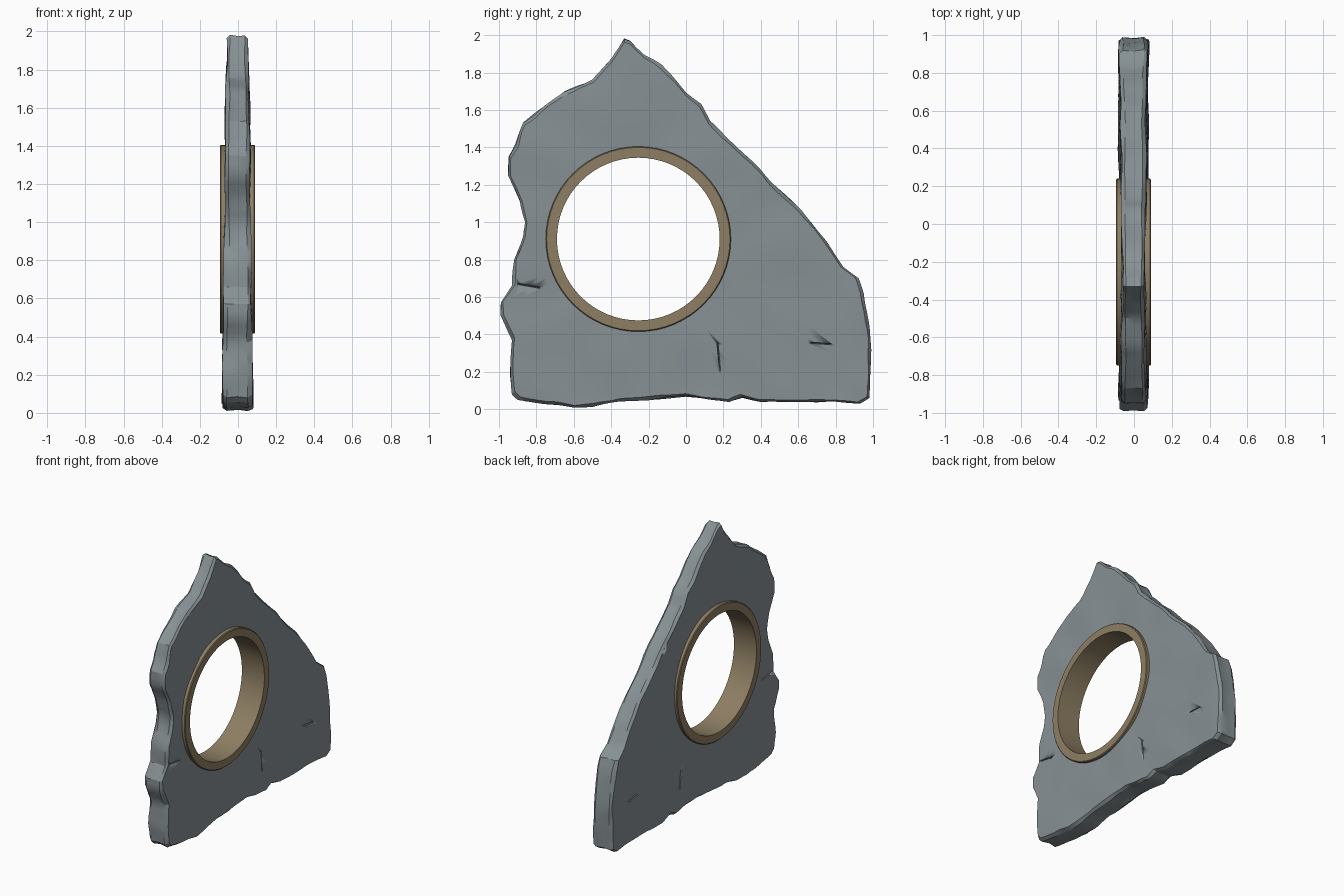
import bpy, bmesh, math
from mathutils import Vector, noise

if "Cube" in bpy.data.objects:
    bpy.data.objects.remove(bpy.data.objects["Cube"])

CY, CZ = -0.255, 0.91      # centre of the round opening
HOLE = 0.47

OUTLINE = [(-.33, 1.98), (-.30, 1.97), (-.22, 1.89), (-.13, 1.84), (-.08, 1.79), (0, 1.69),
           (.08, 1.63), (.13, 1.54), (.25, 1.42), (.36, 1.32), (.45, 1.22), (.62, 1.06),
           (.75, .90), (.84, .76), (.92, .70), (.95, .62), (.98, .42), (.99, .32), (.98, .06),
           (.93, .03), (.8, .04), (.6, .04), (.4, .04), (.3, .065), (.23, .04), (0, .07),
           (-.2, .05), (-.35, .045), (-.5, .015), (-.6, .01), (-.75, .03), (-.9, .05),
           (-.93, .08), (-.94, .2), (-.93, .37), (-.99, .5), (-.99, .57), (-.93, .66),
           (-.92, .8), (-.87, .92), (-.86, 1.0), (-.89, 1.12), (-.95, 1.25), (-.95, 1.35),
           (-.91, 1.42), (-.87, 1.53), (-.78, 1.6), (-.65, 1.7), (-.5, 1.76), (-.4, 1.87)]


def material(name, color):
    m = bpy.data.materials.new(name)
    m.diffuse_color = (*color, 1)
    m.use_nodes = True
    m.node_tree.nodes["Principled BSDF"].inputs["Base Color"].default_value = m.diffuse_color
    return m


def finish(name, bm, mat, angle):
    bmesh.ops.recalc_face_normals(bm, faces=bm.faces)
    me = bpy.data.meshes.new(name)
    bm.to_mesh(me)
    bm.free()
    ob = bpy.data.objects.new(name, me)
    bpy.context.collection.objects.link(ob)
    if mat:
        me.materials.append(mat)
    bpy.ops.object.select_all(action='DESELECT')
    ob.select_set(True)
    bpy.context.view_layer.objects.active = ob
    bpy.ops.object.shade_smooth_by_angle(angle=math.radians(angle))
    return ob


def skin(name, loops, mat, angle):
    """Join a closed series of closed loops into a torus-like surface."""
    bm = bmesh.new()
    rows = [[bm.verts.new(p) for p in loop] for loop in loops]
    n = len(rows[0])
    for a, b in zip(rows, rows[1:] + rows[:1]):
        for i in range(n):
            j = (i + 1) % n
            bm.faces.new((a[i], a[j], b[j], b[i]))
    return finish(name, bm, mat, angle)


# Rough stone slab: rings of points from the opening out to the broken outline
edge = []
for (y0, z0), (y1, z1) in zip(OUTLINE, OUTLINE[1:] + OUTLINE[:1]):
    steps = max(1, round(math.hypot(y1 - y0, z1 - z0) / 0.045))
    edge += [(y0 + (y1 - y0) * k / steps, z0 + (z1 - z0) * k / steps) for k in range(steps)]


def slab_loop(t, depth, inset=0):
    pts = []
    for y, z in edge:
        d = Vector((y - CY, z - CZ))
        r, u = d.length, d.normalized()
        chip = inset * (0.7 + 0.9 * abs(noise.noise(Vector((y * 5, z * 5, depth * 4)))))
        rough = 0.008 * noise.noise(Vector((depth * 2, y * 9, z * 9))) if t == 1 else 0
        p = u * (HOLE + (r - HOLE) * t - chip + rough)
        yy, zz = CY + p.x, CZ + p.y
        half = 0.079 - 0.011 * zz
        bump = 0.010 * noise.noise(Vector((depth * 7, yy * 4, zz * 4)))
        pts.append((depth * half + bump - 0.003, yy, max(zz, 0)))
    return pts


ts = (0, .2, .4, .6, .8, .93)
loops = [slab_loop(t, 1) for t in ts]
loops += [slab_loop(1, 1, .018), slab_loop(1, .72), slab_loop(1, 0, .006),
          slab_loop(1, -.72), slab_loop(1, -1, .018)]
loops += [slab_loop(t, -1) for t in reversed(ts)]
slab = skin("stone_slab", loops, material("stone", (.24, .28, .295)), 28)

# Thin cracks scratched into both faces
for i, (y, z, length, tilt) in enumerate([(.175, .28, .15, 5), (.72, .352, .11, 86),
                                          (-.84, .66, .12, 80)]):
    for side in (1, -1):
        bm = bmesh.new()
        bmesh.ops.create_cone(bm, segments=4, radius1=.5, radius2=.5, depth=1, cap_ends=True)
        for v in bm.verts:
            c = v.co.copy()
            v.co = (c.x * .03, c.y * .008, c.z * length)
        cutter = finish(f"crack_cutter_{i}_{side}", bm, None, 30)
        cutter.location = (side * (.077 - .011 * z) - .003, y, z)
        cutter.rotation_euler.x = math.radians(tilt)
        cutter.hide_render = True
        cutter.hide_viewport = True
        mod = slab.modifiers.new("crack", 'BOOLEAN')
        mod.operation = 'DIFFERENCE'
        mod.object = cutter

# Bronze ring lining the opening
N = 64
profile = [(.435, -.094), (.490, -.094), (.495, -.089), (.495, .085), (.490, .09), (.435, .09)]
ring = [[(x, CY + r * math.cos(2 * math.pi * k / N), CZ + r * math.sin(2 * math.pi * k / N))
         for k in range(N)] for r, x in profile]
skin("bronze_ring", ring, material("bronze", (.27, .21, .125)), 30)
